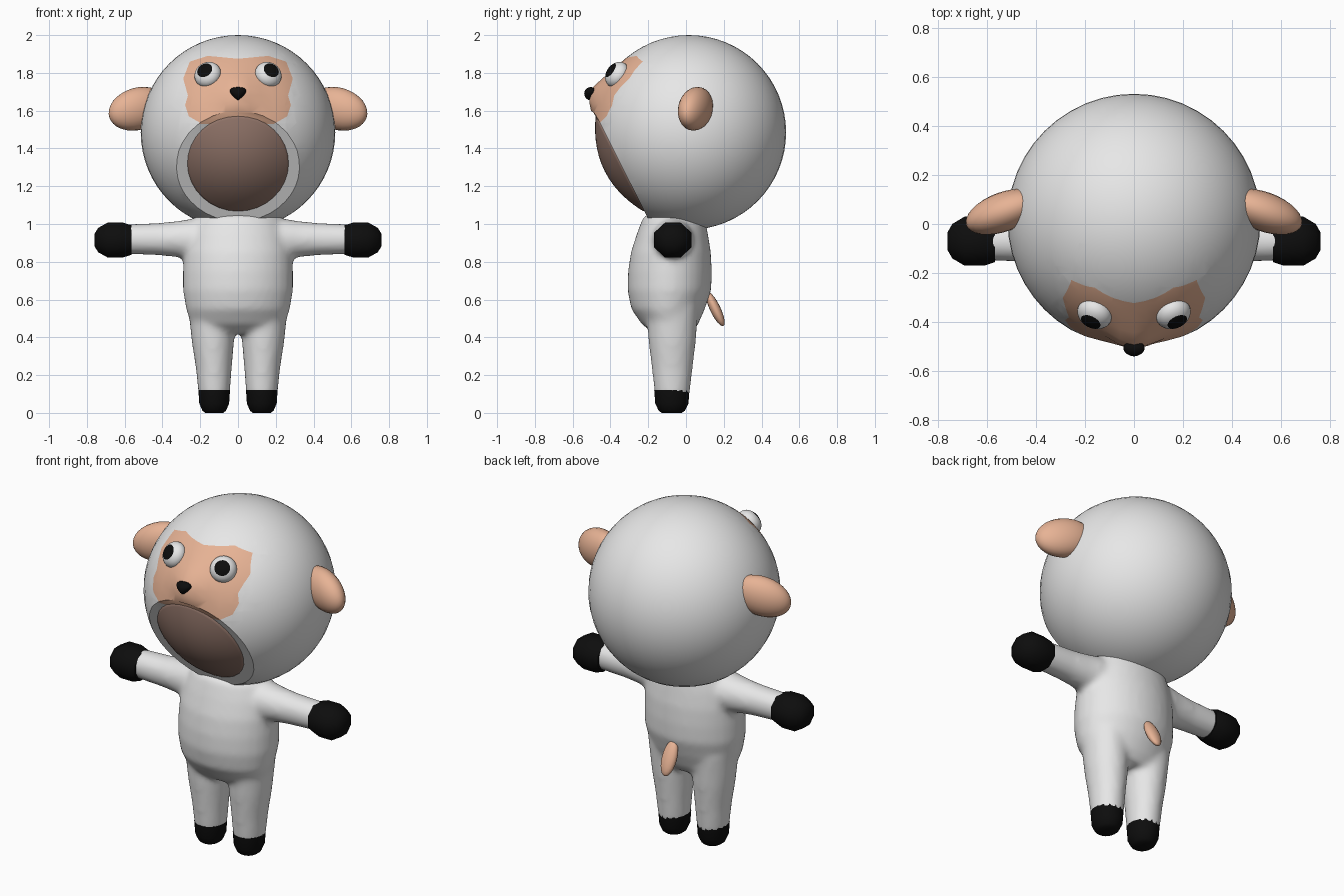
import bpy, bmesh, math
from mathutils import Vector, Matrix

if "Cube" in bpy.data.objects:
    bpy.data.objects.remove(bpy.data.objects["Cube"])


def material(name, rgb):
    m = bpy.data.materials.new(name)
    m.diffuse_color = (*rgb, 1)
    m.use_nodes = True
    m.node_tree.nodes["Principled BSDF"].inputs["Base Color"].default_value = m.diffuse_color
    return m


WHITE = material("wool white", (0.8, 0.8, 0.8))
TAN = material("skin tan", (0.8, 0.45, 0.3))
BROWN = material("mouth brown", (0.29, 0.18, 0.145))
BLACK = material("black", (0.004, 0.004, 0.004))


def finish(name, bm, mats, angle=180):
    me = bpy.data.meshes.new(name)
    bmesh.ops.recalc_face_normals(bm, faces=bm.faces[:])
    bm.to_mesh(me)
    bm.free()
    for m in mats:
        me.materials.append(m)
    me.shade_smooth()
    me.set_sharp_from_angle(angle=math.radians(angle))
    ob = bpy.data.objects.new(name, me)
    bpy.context.collection.objects.link(ob)
    return ob


def ellipsoid(loc, radii, direction=(0, 0, 1), seg=24, rings=16, edit=None):
    """Sphere with its pole along direction; edit changes the unit vertices first."""
    bm = bmesh.new()
    bmesh.ops.create_uvsphere(bm, u_segments=seg, v_segments=rings, radius=1)
    if edit:
        edit(bm)
    rot = Vector(direction).to_track_quat('Z', 'Y').to_matrix().to_4x4()
    bm.transform(Matrix.Translation(loc) @ rot @ Matrix.Diagonal((*radii, 1)))
    return bm


def loft(bm, rings, axis, n=16):
    """Closed tube through elliptical rings (centre, radius_a, radius_b) across the axis."""
    loops = []
    for c, a, b in rings:
        loop = []
        for i in range(n):
            t = 2 * math.pi * (i + 0.5) / n
            u, v = a * math.cos(t), b * math.sin(t)
            off = Vector((u, v, 0)) if axis == 'Z' else Vector((0, u, v))
            loop.append(bm.verts.new(Vector(c) + off))
        loops.append(loop)
    faces = [bm.faces.new(loops[0]), bm.faces.new(loops[-1])]
    for p, q in zip(loops, loops[1:]):
        for i in range(n):
            j = (i + 1) % n
            faces.append(bm.faces.new((p[i], p[j], q[j], q[i])))
    bmesh.ops.recalc_face_normals(bm, faces=faces)


def inside(x, z, poly):
    hit = False
    for (x1, z1), (x2, z2) in zip(poly, poly[1:] + poly[:1]):
        if (z1 > z) != (z2 > z) and x < x1 + (z - z1) * (x2 - x1) / (z2 - z1):
            hit = not hit
    return hit


# Head: sphere cut flat at the mouth, with a tan face mask cut in
C, R = Vector((0, 0.015, 1.485)), 0.515
mouth_n = Vector((0, -0.894, -0.449)).normalized()
head = ellipsoid(C, (R, R, R), seg=48, rings=32)
cut = bmesh.ops.bisect_plane(head, geom=head.verts[:] + head.edges[:] + head.faces[:],
                             plane_co=C + mouth_n * 0.398, plane_no=mouth_n, clear_outer=True)
rim = [e for e in cut['geom_cut'] if isinstance(e, bmesh.types.BMEdge)]
bmesh.ops.contextual_create(head, geom=rim)

half = [(0.16, 1.89), (0.255, 1.86), (0.29, 1.77), (0.265, 1.68),
        (0.28, 1.63), (0.26, 1.57), (0.19, 1.53)]
mask = [(0, 1.875)] + half + [(-x, z) for x, z in reversed(half)]
for (x1, z1), (x2, z2) in zip(mask, mask[1:] + mask[:1]):
    a, b = Vector((x1, 0, z1)), Vector((x2, 0, z2))
    mid, reach = (a + b) / 2, (b - a).length / 2 + 0.08
    near = set()
    for f in head.faces:
        c = f.calc_center_median()
        close = (Vector((c.x, 0, c.z)) - mid).length < reach
        if c.y < 0 and (close or f.calc_area() > 0.03):
            near.add(f)
    geom = list(near) + list({e for f in near for e in f.edges}) + list({v for f in near for v in f.verts})
    bmesh.ops.bisect_plane(head, geom=geom, plane_co=a, plane_no=(z2 - z1, 0, x1 - x2))
for f in head.faces:
    c = f.calc_center_median()
    f.material_index = int(c.y < 0 and inside(c.x, c.z, mask))
for v in head.verts:  # muzzle bump
    if v.co.y < 0:
        d2 = v.co.x ** 2 + (v.co.z - 1.70) ** 2
        v.co.y -= 0.055 * math.exp(-d2 / 0.09 ** 2)
finish("head", head, [WHITE, TAN], 35)


# Mouth: shallow dome on the flat cut
def dome(bm):
    for v in bm.verts:
        v.co.z = v.co.z ** 2 if v.co.z > 0 else -0.1


finish("mouth", ellipsoid((0, -0.350, 1.32), (0.27, 0.285, 0.09), mouth_n, 32, 20, dome), [BROWN], 60)


# Nose: rounded wedge, narrower at the bottom
def wedge(bm):
    for v in bm.verts:
        v.co.x *= 0.68 + 0.45 * v.co.z


finish("nose", ellipsoid((0, -0.505, 1.69), (0.056, 0.034, 0.035), seg=16, rings=10, edit=wedge), [BLACK])

# Eyes and ears
for s, side in ((1, "left"), (-1, "right")):
    def pupil(bm):
        for f in bm.faces:
            f.material_index = int(f.calc_center_median().z > math.cos(math.radians(36)))

    finish(side + "_eye", ellipsoid((s * 0.16, -0.365, 1.79), (0.073, 0.073, 0.055),
                                    (s * 0.36, -0.74, 0.52), 24, 20, pupil), [WHITE, BLACK])
    finish(side + "_ear", ellipsoid((s * 0.53, 0.05, 1.61), (0.08, 0.112, 0.165),
                                    (s * 0.9, -0.33, -0.25)), [TAN])

# Body: torso, arms and legs fused into one soft skin
body = bmesh.new()
torso = [(0.42, -0.07, 0.20, 0.10), (0.47, -0.085, 0.25, 0.15), (0.55, -0.095, 0.275, 0.195),
         (0.65, -0.088, 0.292, 0.222), (0.75, -0.085, 0.292, 0.222), (0.85, -0.08, 0.287, 0.212),
         (0.95, -0.072, 0.265, 0.188), (1.03, -0.065, 0.23, 0.165), (1.05, -0.065, 0.20, 0.145)]
loft(body, [((0, y, z), a, b) for z, y, a, b in torso], 'Z', 32)
arm = [(0.12, 0.12), (0.25, 0.108), (0.32, 0.096), (0.42, 0.086), (0.60, 0.079)]
leg = [(0.09, 0.126, 0.083, 0.092), (0.23, 0.128, 0.095, 0.108),
       (0.38, 0.133, 0.113, 0.126), (0.56, 0.14, 0.125, 0.14)]
for s in (1, -1):
    loft(body, [((s * x, -0.07, 0.92), r, r) for x, r in arm], 'X', 20)
    loft(body, [((s * x, -0.073, z), a, b) for z, x, a, b in leg], 'Z', 20)
ob = finish("body", body, [WHITE])
remesh = ob.modifiers.new("fuse", 'REMESH')
remesh.mode = 'VOXEL'
remesh.voxel_size = 0.016
remesh.use_smooth_shade = True
soften = ob.modifiers.new("soften", 'SMOOTH')
soften.factor = 0.5
soften.iterations = 8

# Hands and feet: black low-sided mitts
hand = [(0.565, 0.085), (0.61, 0.1), (0.69, 0.1), (0.74, 0.07), (0.76, 0.035)]
foot = [(0, 0.05), (0.012, 0.066), (0.05, 0.083), (0.12, 0.088)]
for s, side in ((1, "left"), (-1, "right")):
    bm = bmesh.new()
    loft(bm, [((s * x, -0.07, 0.915), r * 1.08, r) for x, r in hand], 'X', 8)
    finish(side + "_hand", bm, [BLACK], 50)
    bm = bmesh.new()
    loft(bm, [((s * 0.126, -0.075, z), r * 0.97, r * 1.08) for z, r in foot], 'Z', 16)
    finish(side + "_foot", bm, [BLACK], 50)

# Tail
finish("tail", ellipsoid((0, 0.155, 0.55), (0.045, 0.028, 0.1), (0, 0.43, -0.9), 16, 12), [TAN])
